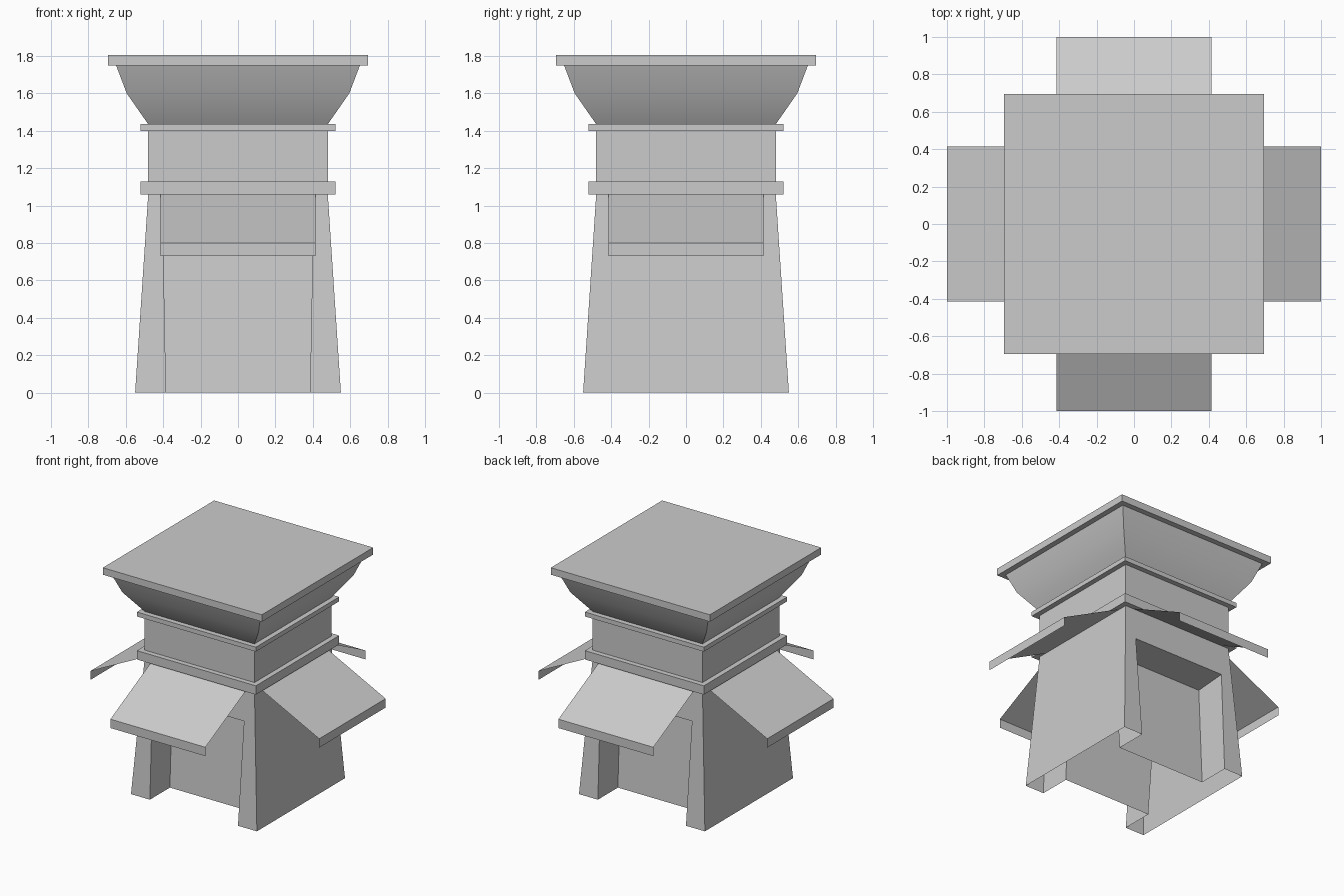
import bpy, bmesh
from math import radians
from mathutils import Matrix, Vector

if "Cube" in bpy.data.objects:
    bpy.data.objects.remove(bpy.data.objects["Cube"])


def finish(name, bm, smooth=False):
    bmesh.ops.remove_doubles(bm, verts=bm.verts, dist=1e-4)
    me = bpy.data.meshes.new(name)
    bm.to_mesh(me)
    bm.free()
    ob = bpy.data.objects.new(name, me)
    bpy.context.collection.objects.link(ob)
    if smooth:
        bpy.context.view_layer.objects.active = ob
        ob.select_set(True)
        bpy.ops.object.shade_smooth_by_angle(angle=radians(30))
        ob.select_set(False)
    return ob


def poly(bm, pts, turn=0):
    rot = Matrix.Rotation(radians(turn), 3, 'Z')
    return bm.faces.new([bm.verts.new(rot @ Vector(p)) for p in pts])


def square_loft(name, profile, cap=False, smooth=False):
    """Loft square sections given as (half width, height), open below."""
    bm = bmesh.new()
    for turn in (0, 90, 180, 270):
        for (a, z0), (b, z1) in zip(profile, profile[1:]):
            poly(bm, [(-a, -a, z0), (a, -a, z0), (b, -b, z1), (-b, -b, z1)], turn)
    if cap:
        a, z = profile[-1]
        poly(bm, [(-a, -a, z), (a, -a, z), (a, a, z), (-a, a, z)])
    return finish(name, bm, smooth)


# Tapered lower body: open shell, plain sides, recessed doorways front and back
B, T, H = 0.55, 0.48, 1.06
DOOR_H = 0.81
door_y = B - (B - T) * DOOR_H / H
bm = bmesh.new()
for turn in (90, 270):
    poly(bm, [(-B, -B, 0), (B, -B, 0), (T, -T, H), (-T, -T, H)], turn)
for turn in (0, 180):
    bl, br = (-0.385, -B, 0), (0.385, -B, 0)
    tl, tr = (-0.40, -door_y, DOOR_H), (0.40, -door_y, DOOR_H)
    ibl, ibr = (-0.385, -0.30, 0), (0.385, -0.30, 0)
    itl, itr = (-0.40, -0.245, 0.79), (0.40, -0.245, 0.79)
    poly(bm, [(-B, -B, 0), bl, tl, tr, br, (B, -B, 0), (T, -T, H), (-T, -T, H)], turn)
    poly(bm, [bl, ibl, itl, tl], turn)
    poly(bm, [br, tr, itr, ibr], turn)
    poly(bm, [tl, itl, itr, tr], turn)
    poly(bm, [ibl, ibr, itr, itl], turn)
finish("lower_body", bm)

# Neck with its two projecting bands
square_loft("lower_band", [(0.48, 1.06), (0.52, 1.06), (0.52, 1.13), (0.48, 1.13)])
square_loft("neck", [(0.48, 1.13), (0.48, 1.40)])
square_loft("upper_band", [(0.48, 1.40), (0.52, 1.40), (0.52, 1.435), (0.48, 1.435)])

# Flared cornice and roof slab
square_loft("cornice", [(0.48, 1.435), (0.595, 1.60), (0.652, 1.75)], smooth=True)
square_loft("roof_slab", [(0.652, 1.75), (0.695, 1.75), (0.695, 1.805)], cap=True)

# Four thin awnings, each a sloping sheet with a front lip
for side, turn in (("front", 0), ("right", 90), ("back", 180), ("left", 270)):
    bm = bmesh.new()
    w = 0.415
    poly(bm, [(-w, -1, 0.80), (w, -1, 0.80), (w, -0.48, 1.06), (-w, -0.48, 1.06)], turn)
    poly(bm, [(-w, -1, 0.73), (w, -1, 0.73), (w, -1, 0.80), (-w, -1, 0.80)], turn)
    finish(side + "_awning", bm)
